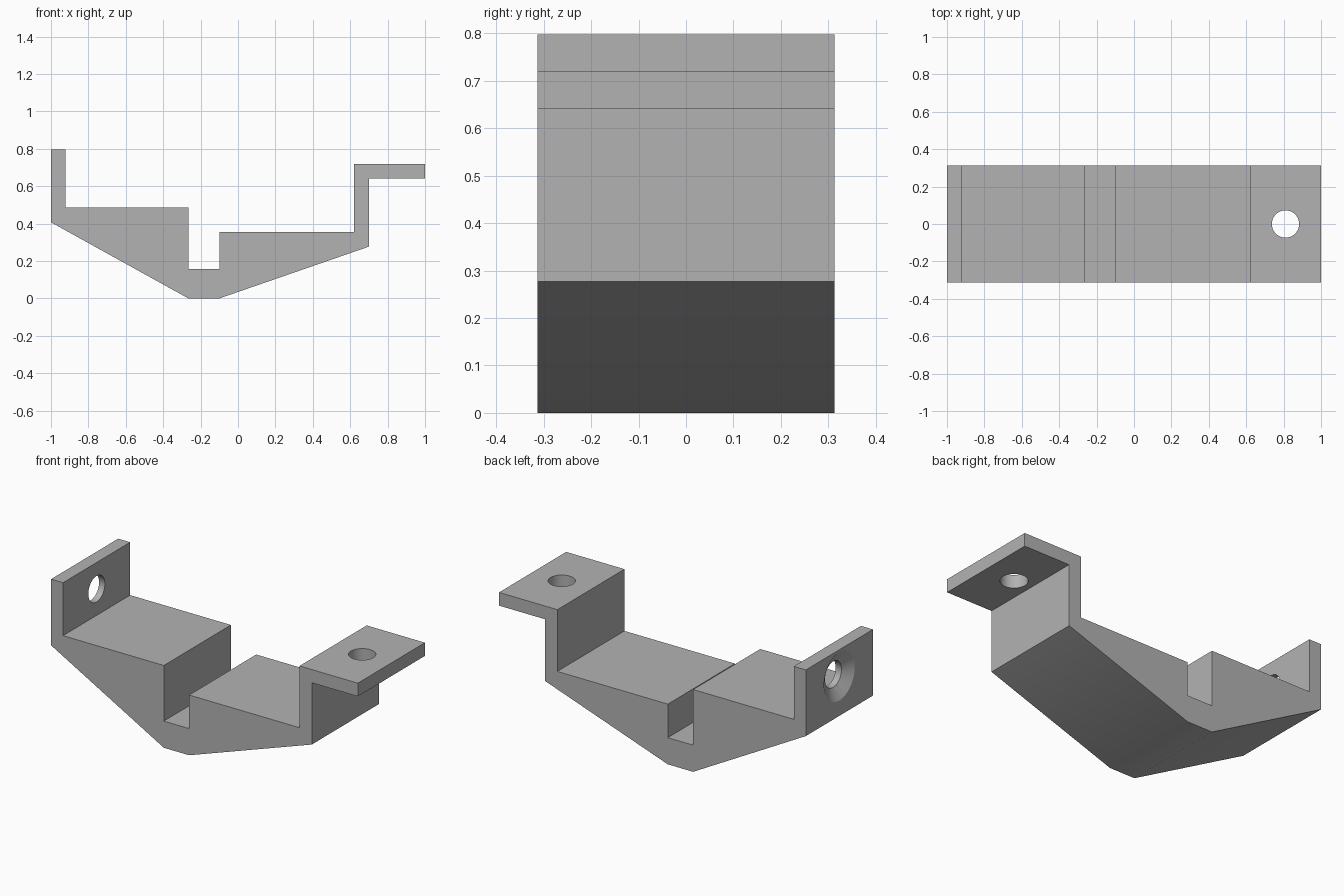
import bpy
import bmesh
from math import pi, radians
from mathutils import Matrix

cube = bpy.data.objects.get("Cube")
if cube:
    bpy.data.objects.remove(cube, do_unlink=True)

HALF_WIDTH = 0.3125

grey = bpy.data.materials.new("plain grey")
grey.use_nodes = True
grey.diffuse_color = (0.45, 0.45, 0.45, 1)
grey.node_tree.nodes["Principled BSDF"].inputs["Base Color"].default_value = (0.45, 0.45, 0.45, 1)


def add_object(name, bm):
    bmesh.ops.recalc_face_normals(bm, faces=bm.faces)
    mesh = bpy.data.meshes.new(name)
    bm.to_mesh(mesh)
    bm.free()
    mesh.materials.append(grey)
    obj = bpy.data.objects.new(name, mesh)
    bpy.context.collection.objects.link(obj)
    return obj


def cut_round(target, name, r1, r2, depth, place):
    """Cut a cylinder or cone out of the target."""
    bm = bmesh.new()
    bmesh.ops.create_cone(bm, cap_ends=True, segments=48, radius1=r1,
                          radius2=r2, depth=depth, matrix=place)
    cutter = add_object(name, bm)
    cutter.hide_render = True
    mod = target.modifiers.new(name, 'BOOLEAN')
    mod.operation = 'DIFFERENCE'
    mod.solver = 'EXACT'
    mod.object = cutter
    bpy.context.view_layer.objects.active = target
    bpy.ops.object.modifier_apply(modifier=mod.name)
    bpy.data.objects.remove(cutter, do_unlink=True)


# Bracket body: stepped side profile extruded across the width
profile = [(-1, 0.407), (-1, 0.797), (-0.922, 0.797), (-0.922, 0.485),
           (-0.265, 0.485), (-0.265, 0.157), (-0.1, 0.157), (-0.1, 0.355),
           (0.62, 0.355), (0.62, 0.719), (1, 0.719), (1, 0.641),
           (0.7, 0.641), (0.7, 0.277), (-0.1, 0), (-0.265, 0)]
bm = bmesh.new()
side = bm.faces.new([bm.verts.new((x, -HALF_WIDTH, z)) for x, z in profile])
ext = bmesh.ops.extrude_face_region(bm, geom=[side])
moved = [g for g in ext["geom"] if isinstance(g, bmesh.types.BMVert)]
bmesh.ops.translate(bm, verts=moved, vec=(0, 2 * HALF_WIDTH, 0))
bracket = add_object("bracket", bm)

# Hole through the flat flange
cut_round(bracket, "flange_hole", 0.073, 0.073, 0.3, Matrix.Translation((0.81, 0, 0.68)))

# Hole through the upright plate, countersunk on the outside
along_x = Matrix.Rotation(pi / 2, 4, 'Y')
cut_round(bracket, "plate_hole", 0.077, 0.077, 0.3,
          Matrix.Translation((-0.96, 0, 0.641)) @ along_x)
cut_round(bracket, "countersink", 0.209, 0.077, 0.08,
          Matrix.Translation((-1, 0, 0.641)) @ along_x)

# Smooth the round walls, keep the corners crisp
bpy.ops.object.select_all(action='DESELECT')
bracket.select_set(True)
bpy.context.view_layer.objects.active = bracket
bpy.ops.object.shade_smooth_by_angle(angle=radians(30))
